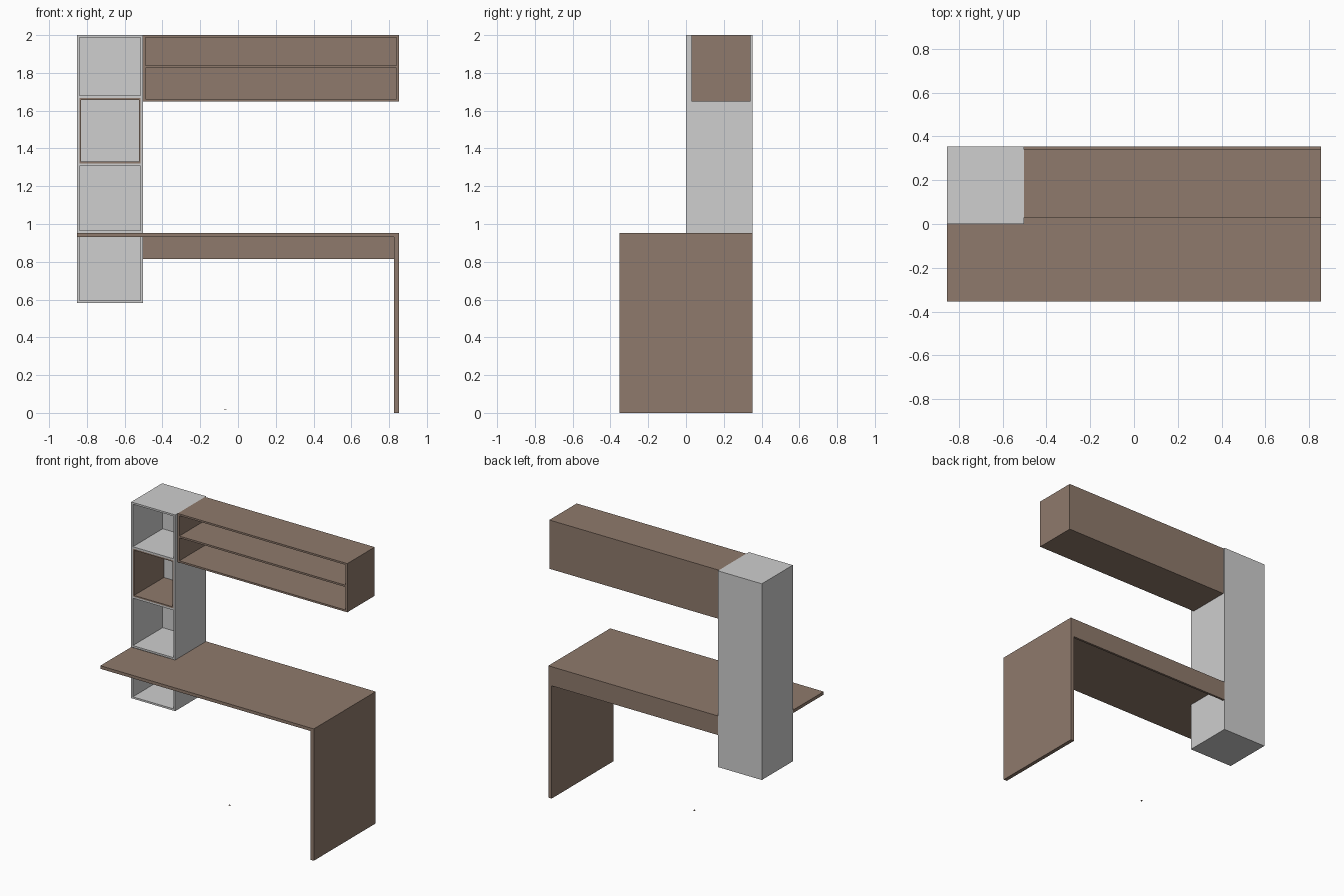
import bpy, bmesh

if "Cube" in bpy.data.objects:
    bpy.data.objects.remove(bpy.data.objects["Cube"])


def material(name, rgb):
    m = bpy.data.materials.new(name)
    m.diffuse_color = (*rgb, 1)
    m.use_nodes = True
    m.node_tree.nodes["Principled BSDF"].inputs["Base Color"].default_value = m.diffuse_color
    return m


GREY = material("light_grey", (0.62, 0.62, 0.62))
WOOD = material("brown_wood", (0.275, 0.195, 0.150))


def prism(name, outline, z0, z1, mat):
    """Extrude a flat outline (x, y) from z0 up to z1."""
    bm = bmesh.new()
    low = [bm.verts.new((x, y, z0)) for x, y in outline]
    face = bm.faces.new(low)
    ext = bmesh.ops.extrude_face_region(bm, geom=[face])
    for v in ext["geom"]:
        if isinstance(v, bmesh.types.BMVert):
            v.co.z = z1
    bmesh.ops.recalc_face_normals(bm, faces=bm.faces)
    me = bpy.data.meshes.new(name)
    bm.to_mesh(me)
    bm.free()
    me.materials.append(mat)
    ob = bpy.data.objects.new(name, me)
    bpy.context.collection.objects.link(ob)
    return ob


def box(name, x, y, z, mat):
    return prism(name, [(x[0], y[0]), (x[1], y[0]), (x[1], y[1]), (x[0], y[1])],
                 z[0], z[1], mat)


W, D = 0.853, 0.353      # half width and half depth
T = 0.013                # board thickness
TX = -0.502              # right side of the tower
DZ0, DZ1 = 0.930, 0.952  # desk top heights

# Tower: two sides, back, and shelves
for side, x in (("left", -W), ("right", TX - T)):
    box(f"tower_{side}_side", (x, x + T), (0, D), (0.583, 2), GREY)
inner = (-W + T, TX - T)
box("tower_back", inner, (D - T, D), (0.583, 2), GREY)
for i, z in enumerate((0.583, 0.953, 1.308, 1.667, 2 - T)):
    box(f"tower_shelf_{i + 1}", inner, (0, D - T), (z, z + T), GREY)

# Wooden lining of one tower compartment, open at front and back
L, z0, z1 = 0.010, 1.308 + T, 1.667
for name, x in (("left", inner[0]), ("right", inner[1] - L)):
    box(f"lining_{name}", (x, x + L), (0, D - T), (z0, z1), WOOD)
for name, z in (("bottom", z0), ("top", z1 - L)):
    box(f"lining_{name}", (inner[0] + L, inner[1] - L), (0, D - T), (z, z + L), WOOD)

# Desk: top notched around the tower, end panel leg, rear rail
prism("desk_top", [(-W, -D), (W, -D), (W, D), (TX, D), (TX, 0), (-W, 0)], DZ0, DZ1, WOOD)
box("desk_leg", (W - 0.027, W), (-D, D), (0, DZ0), WOOD)
box("desk_rear_rail", (TX, W - 0.027), (D - 0.016, D), (0.814, DZ0), WOOD)

# Wall cabinet: sides, boards and back
CY0, CY1, CZ = 0.029, 0.341, 1.648
for side, x in (("left", TX), ("right", W - T)):
    box(f"cabinet_{side}_side", (x, x + T), (CY0, CY1), (CZ, 2), WOOD)
span = (TX + T, W - T)
for name, z in (("bottom", CZ), ("shelf", 1.827), ("top", 2 - T)):
    back = CY1 - T if name == "shelf" else CY1
    box(f"cabinet_{name}", span, (CY0, back), (z, z + T), WOOD)
box("cabinet_back", span, (CY1 - T, CY1), (CZ + T, 2 - T), WOOD)

# Tiny loose disc-like plate under the desk
box("small_plate", (-0.073, -0.061), (-0.006, 0.006), (0.019, 0.021), WOOD)
